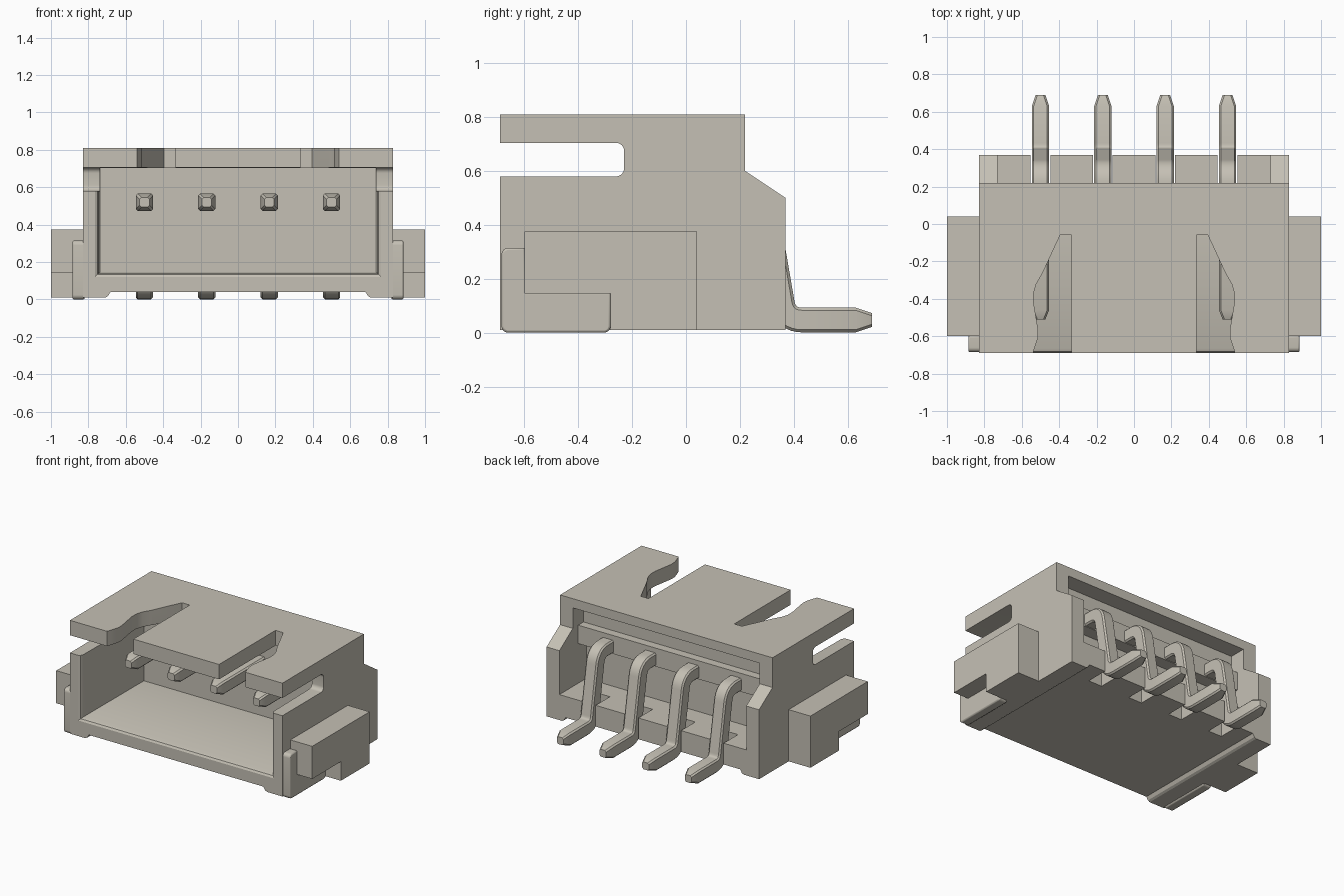
import bpy, bmesh, math
from mathutils import Vector

if "Cube" in bpy.data.objects:
    bpy.data.objects.remove(bpy.data.objects["Cube"], do_unlink=True)

mat = bpy.data.materials.new("warm grey plastic")
mat.use_nodes = True
COLOR = (0.56, 0.53, 0.46, 1)
mat.diffuse_color = COLOR
mat.node_tree.nodes["Principled BSDF"].inputs["Base Color"].default_value = COLOR


def loft(name, rings):
    """Closed solid skinned through rings of equal point count."""
    bm = bmesh.new()
    vs = [[bm.verts.new(p) for p in r] for r in rings]
    n = len(vs[0])
    for a, b in zip(vs, vs[1:]):
        for i in range(n):
            bm.faces.new((a[i], a[(i + 1) % n], b[(i + 1) % n], b[i]))
    bm.faces.new(vs[0])
    bm.faces.new(vs[-1])
    bmesh.ops.recalc_face_normals(bm, faces=bm.faces)
    me = bpy.data.meshes.new(name)
    bm.to_mesh(me)
    bm.free()
    me.materials.append(mat)
    ob = bpy.data.objects.new(name, me)
    bpy.context.collection.objects.link(ob)
    return ob


def prism_x(name, prof, x0, x1):
    return loft(name, [[(x, y, z) for y, z in prof] for x in (x0, x1)])


def prism_y(name, prof, y0, y1):
    return loft(name, [[(x, y, z) for x, z in prof] for y in (y0, y1)])


def prism_z(name, prof, z0, z1):
    return loft(name, [[(x, y, z) for x, y in prof] for z in (z0, z1)])


def rect(a0, b0, a1, b1):
    return [(a0, b0), (a1, b0), (a1, b1), (a0, b1)]


def arc(cx, cy, r, a0, a1, n=6):
    return [(cx + r * math.cos(math.radians(a0 + (a1 - a0) * i / n)),
             cy + r * math.sin(math.radians(a0 + (a1 - a0) * i / n))) for i in range(n + 1)]


def activate(ob):
    bpy.ops.object.select_all(action='DESELECT')
    ob.select_set(True)
    bpy.context.view_layer.objects.active = ob


def smooth(ob, angle=32):
    activate(ob)
    bpy.ops.object.shade_smooth_by_angle(angle=math.radians(angle))


def cut(ob, cutter):
    cutter.hide_render = True
    activate(ob)
    m = ob.modifiers.new("cut", 'BOOLEAN')
    m.operation, m.solver, m.object = 'DIFFERENCE', 'EXACT', cutter
    bpy.ops.object.modifier_apply(modifier=m.name)
    bpy.data.objects.remove(cutter, do_unlink=True)


# Housing: side profile with the rounded slot below the top plate
profile = [(-0.69, 0.01), (0.37, 0.01), (0.37, 0.5), (0.22, 0.6), (0.22, 0.81),
           (-0.69, 0.81), (-0.69, 0.705)]
profile += arc(-0.26, 0.675, 0.03, 90, 0) + arc(-0.26, 0.61, 0.03, 0, -90)
profile += [(-0.69, 0.58)]
housing = prism_x("housing", profile, -0.83, 0.83)

# Front cavity with a flared mouth
cavity = [[(-w, y, f), (w, y, f), (w, y, 0.703), (-w, y, 0.703)]
          for y, w, f in ((-0.75, 0.765, 0.12), (-0.69, 0.765, 0.12), (-0.682, 0.752, 0.133),
                          (-0.665, 0.745, 0.14), (0.0, 0.735, 0.145))]
cut(housing, loft("cavity_cutter", cavity))

# Rear recess with a ledge bar that holds the pins
recess = [(0.5, 0.19), (0.07, 0.19), (0.07, 0.47), (0.16, 0.47), (0.16, 0.6),
          (0.10, 0.6), (0.10, 0.745), (0.5, 0.745)]
cut(housing, prism_x("recess_cutter", recess, -0.73, 0.73))

# Raised underside between the two feet
cut(housing, prism_y("underside_cutter",
                     [(-0.71, -0.1), (0.71, -0.1), (0.71, 0.01), (0.695, 0.018), (0.682, 0.04),
                      (-0.682, 0.04), (-0.695, 0.018), (-0.71, 0.01)], -1, 1))

# Locking notches in the top plate
notch = [(0.335, -0.8), (0.335, -0.06), (0.395, -0.06), (0.49, -0.265), (0.522, -0.32),
         (0.537, -0.37), (0.537, -0.42), (0.527, -0.48), (0.512, -0.57), (0.514, -0.61),
         (0.54, -0.69), (0.54, -0.8)]
for s in (-1, 1):
    cut(housing, prism_z("notch_cutter", [(s * x, y) for x, y in notch], 0.65, 0.9))

# Pin slots in the rear sill
PIN_X = (-0.5, -0.1667, 0.1667, 0.5)
for x in PIN_X:
    cut(housing, prism_z("slot_cutter", rect(x - 0.053, 0.21, x + 0.053, 0.5), -0.1, 0.25))
smooth(housing, 25)


# Bent contact pins
def bend(p, c, q, n=8):
    p, c, q = Vector(p), Vector(c), Vector(q)
    return [(1 - t) ** 2 * p + 2 * t * (1 - t) * c + t * t * q for t in (i / n for i in range(n + 1))]


top, low = Vector((0.287, 0.52)), Vector((0.368, 0.047))
down = (low - top).normalized()
path = [Vector((-0.51, 0.52)), Vector((-0.46, 0.52))]
path += bend(top - Vector((0.07, 0)), top, top + down * 0.07)
path += bend(low - down * 0.065, low, low + Vector((0.065, 0)))
path += [Vector((0.63, 0.047)), Vector((0.69, 0.047))]


def pin(name, x):
    rings = []
    for i, p in enumerate(path):
        t = (path[min(i + 1, len(path) - 1)] - path[max(i - 1, 0)]).normalized()
        if i in (1, len(path) - 2):
            t = Vector((1, 0))
        h = 0.026 if i in (0, len(path) - 1) else 0.046
        k = h - 0.01
        square = [(-k, -h), (k, -h), (h, -k), (h, k), (k, h), (-k, h), (-h, k), (-h, -k)]
        rings.append([(x + a, p.x - t.y * b, p.y + t.x * b) for a, b in square])
    smooth(loft(name, rings), 30)


for i, x in enumerate(PIN_X):
    pin(f"contact_pin_{i + 1}", x)

# Side ears and solder tabs
ear = [(-0.6, 0.145), (-0.28, 0.145), (-0.28, 0.01), (0.04, 0.01), (0.04, 0.375), (-0.6, 0.375)]
tab = arc(-0.66, 0.025, 0.025, 180, 270) + arc(-0.305, 0.025, 0.025, 270, 360)
tab += [(-0.28, 0.15), (-0.598, 0.15), (-0.598, 0.315)] + arc(-0.66, 0.29, 0.025, 90, 180)
for s, side in ((1, "left"), (-1, "right")):
    prism_x(f"{side}_ear", ear, s * 0.82, s * 1.0)
    ob = prism_x(f"{side}_solder_tab", tab, s * 0.82, s * 0.885)
    b = ob.modifiers.new("soft edges", 'BEVEL')
    b.width, b.segments, b.limit_method = 0.008, 2, 'ANGLE'
    smooth(ob, 35)
